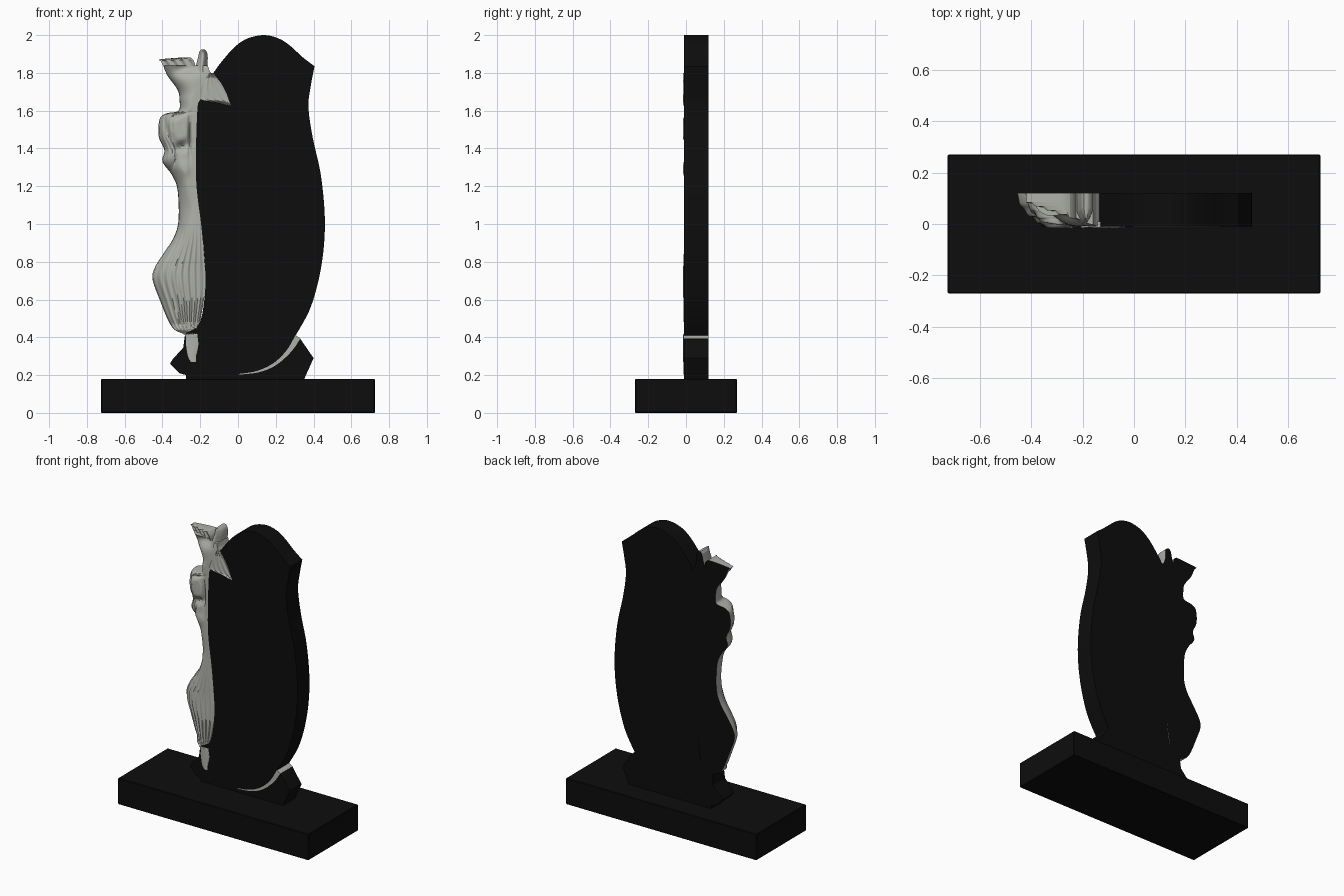
import bpy, bmesh, math
from mathutils import Vector

BACK, FRONT = 0.12, -0.012


def material(name, rgb):
    m = bpy.data.materials.new(name)
    m.diffuse_color = (*rgb, 1)
    return m


black = material("black_granite", (0.004, 0.004, 0.004))
stone = material("pale_grey_stone", (0.43, 0.44, 0.40))


def finish(name, bm, mats, angle=40):
    bmesh.ops.recalc_face_normals(bm, faces=bm.faces)
    mesh = bpy.data.meshes.new(name)
    bm.to_mesh(mesh)
    bm.free()
    for m in mats:
        mesh.materials.append(m)
    ob = bpy.data.objects.new(name, mesh)
    bpy.context.collection.objects.link(ob)
    bpy.ops.object.select_all(action='DESELECT')
    ob.select_set(True)
    bpy.context.view_layer.objects.active = ob
    bpy.ops.object.shade_smooth_by_angle(angle=math.radians(angle))
    return ob


def spline(pts, steps=6):
    """Catmull-Rom curve through points of any dimension."""
    p = [pts[0]] + list(pts) + [pts[-1]]
    out = []
    for i in range(1, len(p) - 2):
        for s in range(steps):
            t = s / steps
            out.append(tuple(
                0.5 * (2 * b + (c - a) * t + (2 * a - 5 * b + 4 * c - d) * t * t
                       + (3 * b - a - 3 * c + d) * t ** 3)
                for a, b, c, d in zip(p[i - 1], p[i], p[i + 1], p[i + 2])))
    return out + [tuple(pts[-1])]


def prism(name, outline, y0, y1, mat):
    """Front-view outline extruded in depth."""
    bm = bmesh.new()
    f = bm.faces.new([bm.verts.new((x, y0, z)) for x, z in outline])
    ext = bmesh.ops.extrude_face_region(bm, geom=[f])
    moved = [v for v in ext["geom"] if isinstance(v, bmesh.types.BMVert)]
    bmesh.ops.translate(bm, verts=moved, vec=(0, y1 - y0, 0))
    return finish(name, bm, [mat], 30)


def relief(name, rows, depth, back=BACK, cols=48):
    """Carved front over rows of (z, left, right), flat black back."""
    bm = bmesh.new()
    front, rear = [], []
    for z, xl, xr in spline(rows):
        line = []
        for i in range(cols + 1):
            t = i / cols
            x = xl + (xr - xl) * t
            line.append(bm.verts.new((x, min(depth(t, x, z), back - 0.002), z)))
        front.append(line)
        rear.append([bm.verts.new((xl, back, z)), bm.verts.new((xr, back, z))])
    for j in range(len(front) - 1):
        a, b, c, d = front[j], front[j + 1], rear[j], rear[j + 1]
        for i in range(cols):
            bm.faces.new((a[i], a[i + 1], b[i + 1], b[i]))
        bm.faces.new((c[0], a[0], b[0], d[0]))
        bm.faces.new((a[-1], c[1], d[1], b[-1]))
        bm.faces.new((c[1], c[0], d[0], d[1])).material_index = 1
    for k in (0, -1):
        bm.faces.new(front[k] + [rear[k][1], rear[k][0]])
    return finish(name, bm, [stone, black], 50)


# Plinth
bm = bmesh.new()
bmesh.ops.create_cube(bm, size=1)
for v in bm.verts:
    v.co = Vector((v.co.x * 1.45, v.co.y * 0.54, v.co.z * 0.18 + 0.09))
bmesh.ops.bevel(bm, geom=bm.edges[:], offset=0.004, segments=1, affect='EDGES')
finish("plinth", bm, [black], 20)

# Upright slab with its arched top, bulging right side and angular foot
top = spline([(-0.13, 1.80), (-0.09, 1.855), (-0.02, 1.935), (0.05, 1.982),
              (0.14, 2.0), (0.22, 1.98), (0.28, 1.94), (0.34, 1.885), (0.405, 1.835)])
right = spline([(0.405, 1.835), (0.385, 1.73), (0.373, 1.62), (0.395, 1.46),
                (0.44, 1.25), (0.46, 1.0), (0.44, 0.77), (0.385, 0.56), (0.305, 0.41)])
foot = [(0.328, 0.395), (0.40, 0.29), (0.35, 0.178), (-0.275, 0.178),
        (-0.275, 0.20), (-0.31, 0.21), (-0.36, 0.26), (-0.345, 0.285),
        (-0.29, 0.345), (-0.28, 0.42)]
left = spline([(-0.22, 0.45), (-0.19, 0.52), (-0.172, 0.705), (-0.192, 0.97),
               (-0.222, 1.24), (-0.216, 1.59), (-0.20, 1.66), (-0.165, 1.72)])
prism("slab", top + right[1:] + foot + left, -0.01, BACK, black)

# Pale curved band crossing the foot
band = spline([(0.0, 0.206), (0.10, 0.222), (0.19, 0.265), (0.26, 0.335), (0.304, 0.412)])
band += spline([(0.331, 0.394), (0.28, 0.322), (0.20, 0.252), (0.11, 0.215), (0.01, 0.203)])
prism("foot_band", band, -0.0125, BACK - 0.001, stone)

# Carved hollows (+) and swellings (-): x, z, half width, half height, tilt, depth
CARVING = [
    (-0.32, 1.505, 0.045, 0.065, 0.35, -0.022),   # face
    (-0.345, 1.515, 0.012, 0.010, 0.3, 0.008),    # eye sockets
    (-0.300, 1.527, 0.012, 0.010, 0.3, 0.008),
    (-0.318, 1.505, 0.006, 0.020, 0.3, -0.008),   # nose
    (-0.312, 1.470, 0.014, 0.004, 0.3, 0.006),    # mouth
    (-0.375, 1.49, 0.010, 0.07, 0.2, 0.016),      # hairline
    (-0.31, 1.575, 0.05, 0.008, 0.3, 0.012),
    (-0.30, 1.41, 0.04, 0.022, 0.4, 0.030),       # neck
    (-0.255, 1.47, 0.008, 0.09, 0.0, 0.022),      # arm crease
    (-0.36, 1.37, 0.025, 0.05, -0.5, -0.012),     # shoulder
    (-0.335, 1.33, 0.008, 0.06, -0.4, 0.014),     # underarm
    (-0.285, 1.29, 0.03, 0.035, 0.0, -0.012),     # chest
    (-0.27, 1.08, 0.03, 0.07, 0.0, 0.010),        # waist
    (-0.34, 0.72, 0.06, 0.13, 0.2, -0.010),       # hip
    (-0.27, 1.83, 0.08, 0.04, 0.3, 0.045),        # hollow between wings
]


def carve(x, z):
    total = 0
    for cx, cz, rx, rz, tilt, amount in CARVING:
        dx, dz = x - cx, z - cz
        u = (dx * math.cos(tilt) + dz * math.sin(tilt)) / rx
        v = (dz * math.cos(tilt) - dx * math.sin(tilt)) / rz
        total += amount * math.exp(-u * u - v * v)
    return total


def figure_depth(t, x, z):
    curve = math.sqrt(max(0, 1 - (1 - min(t / 0.65, 1)) ** 2))
    flat = min(1, max(0, (0.47 - z) / 0.05))       # feet stand proud of the slab
    curve += (1 - curve) * flat
    y = BACK + (FRONT + 0.004 - BACK) * curve
    folds = max(0, min(1, (1.0 - z) / 0.2, (z - 0.4) / 0.1))
    y += 0.005 * folds * math.sin(t * 50 + z * 5)
    if 1.33 < z < 1.6 and t < 0.35:                # strands of hair
        y += 0.003 * math.sin(t * 60 + z * 20)
    y += carve(x, z) * (1 - flat)
    return max(-0.016, y) if flat < 1 else FRONT - 0.003 * math.sin(math.pi * t)


# Standing draped figure with raised arms
relief("figure", [
    (0.27, -0.25, -0.222), (0.30, -0.265, -0.222), (0.36, -0.275, -0.21),
    (0.41, -0.28, -0.215), (0.44, -0.335, -0.215), (0.49, -0.37, -0.20),
    (0.60, -0.415, -0.18), (0.705, -0.452, -0.17), (0.77, -0.44, -0.172),
    (0.85, -0.39, -0.178), (0.93, -0.34, -0.185), (1.02, -0.315, -0.195),
    (1.18, -0.32, -0.212), (1.26, -0.35, -0.22), (1.33, -0.40, -0.22),
    (1.39, -0.39, -0.218), (1.465, -0.42, -0.217), (1.555, -0.415, -0.215),
    (1.585, -0.38, -0.215), (1.60, -0.315, -0.213), (1.66, -0.31, -0.20),
    (1.71, -0.32, -0.165), (1.78, -0.37, -0.135), (1.81, -0.385, -0.15),
    (1.84, -0.397, -0.16)], figure_depth)


# Bird wings and tail above the hands
def wing_depth(t, x, z):
    return 0.085 - 0.06 * t + 0.005 * math.sin(t * 25 + z * 30)


def tail_depth(t, x, z):
    return 0.045 - 0.045 * math.sin(math.pi * t) + (z - 1.83) * 0.2


def spread_depth(t, x, z):
    return FRONT - 0.002 + 0.002 * math.sin(t * 24 + z * 40)


relief("left_wing", [(1.835, -0.395, -0.225), (1.86, -0.407, -0.232),
                     (1.872, -0.412, -0.24), (1.882, -0.29, -0.25)], wing_depth, cols=24)
relief("bird_tail", [(1.80, -0.23, -0.155), (1.84, -0.222, -0.162), (1.88, -0.212, -0.16),
                     (1.91, -0.205, -0.165), (1.925, -0.195, -0.178)], tail_depth, cols=24)
relief("right_wing", [(1.628, -0.052, -0.036), (1.645, -0.12, -0.045), (1.66, -0.20, -0.05),
                      (1.70, -0.20, -0.065), (1.745, -0.18, -0.09), (1.80, -0.15, -0.13)],
       spread_depth, back=0.01, cols=24)
